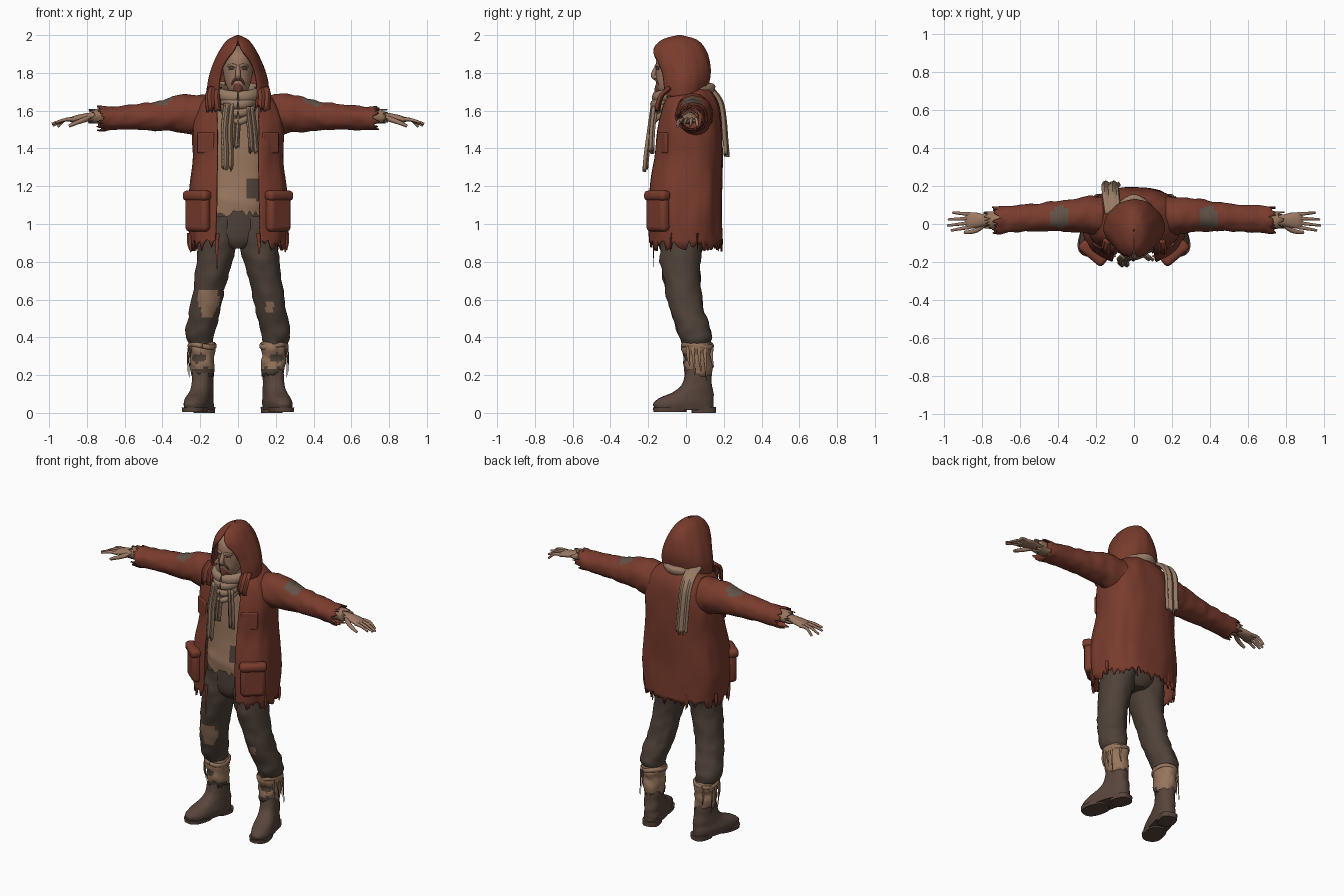
import bpy, math, random
from mathutils import Vector, Matrix, noise

random.seed(4)
cube = bpy.data.objects.get("Cube")
if cube:
    bpy.data.objects.remove(cube, do_unlink=True)


def material(name, r, g, b):
    m = bpy.data.materials.new(name)
    m.use_nodes = True
    m.diffuse_color = (r, g, b, 1)
    m.node_tree.nodes["Principled BSDF"].inputs["Base Color"].default_value = (r, g, b, 1)
    return m


RED = material("rust red coat", .19, .044, .026)
TAN = material("tan cloth", .31, .18, .11)
SCARF = material("scarf beige", .31, .2, .13)
SKIN = material("skin", .33, .19, .125)
BROWN = material("dark brown trousers", .078, .054, .04)
BOOT = material("boot leather", .098, .06, .045)
GREY = material("grey brown patch", .12, .085, .063)
BEARD = material("beard", .13, .04, .028)


def spline(keys, n=4):
    # Smooth in-between rows for a list of equal-length tuples
    out = []
    for i in range(len(keys) - 1):
        quad = [keys[max(i - 1, 0)], keys[i], keys[i + 1], keys[min(i + 2, len(keys) - 1)]]
        for k in range(n):
            t = k / n
            out.append(tuple(b + .5 * t * (c - a + t * (2*a - 5*b + 4*c - d + t * (3*b - a - 3*c + d)))
                             for a, b, c, d in zip(*quad)))
    return out + [tuple(keys[-1])]


def grid(name, rows, mat, closed=True, caps=False, thick=0):
    w = len(rows[0])
    faces = []
    for i in range(len(rows) - 1):
        for j in range(w if closed else w - 1):
            k = (j + 1) % w
            faces.append((i*w + j, i*w + k, (i+1)*w + k, (i+1)*w + j))
    if caps:
        faces.append(tuple(reversed(range(w))))
        faces.append(tuple((len(rows) - 1)*w + j for j in range(w)))
    me = bpy.data.meshes.new(name)
    me.from_pydata([tuple(p) for r in rows for p in r], [], faces)
    return finish(name, me, mat, thick)


def finish(name, me, mat, thick=0):
    me.materials.append(mat)
    for p in me.polygons:
        p.use_smooth = True
    me.set_sharp_from_angle(angle=math.radians(45))
    ob = bpy.data.objects.new(name, me)
    bpy.context.collection.objects.link(ob)
    if thick:
        mod = ob.modifiers.new("Thickness", 'SOLIDIFY')
        mod.thickness = thick
        mod.offset = 0
    return ob


def rag(amount):
    return random.uniform(-.4, 1) * amount


def loft(name, keys, mat, axis="z", side=1, segs=32, wrinkle=0, ragged=0, caps=True, thick=0, power=1):
    # Stacked ellipses: (position, centre a, centre b, radius a, radius b)
    rows = []
    for pos, ca, cb, ra, rb in spline(keys):
        row = []
        for j in range(segs):
            t = math.tau * j / segs
            s, c = math.sin(t), math.cos(t)
            a = math.copysign(abs(s)**power, s)
            b = -math.copysign(abs(c)**power, c)
            k = 1 + wrinkle * noise.noise(Vector((s * 1.5, c * 1.5, pos * 22 + side)))
            a, b = ca + ra * k * a, cb + rb * k * b
            row.append(Vector((side * a, b, pos)) if axis == "z" else Vector((side * pos, a, b)))
        rows.append(row)
    if ragged:
        for p in rows[-1]:
            p += Vector((side, 0, 0)) * rag(ragged) if axis == "x" else Vector((0, 0, -rag(ragged)))
    return grid(name, rows, mat, caps=caps, thick=thick)


def open_shell(name, keys, mat, segs, power, ragged, wrinkle):
    # Garment open at the front: (height, centre y, radius x, radius y, half gap)
    rows = []
    for z, cy, rx, ry, gap in spline(keys, 6):
        g = math.asin(min(max(gap, 0) / rx, .95) ** (1 / power))
        row = []
        for j in range(segs + 1):
            t = g + (math.tau - 2 * g) * j / segs
            s, c = math.sin(t), math.cos(t)
            k = 1 + wrinkle * noise.noise(Vector((s * 3, c * 3, z * 5)))
            row.append(Vector((rx * k * math.copysign(abs(s)**power, s),
                               cy - ry * k * math.copysign(abs(c)**power, c), z)))
        rows.append(row)
    for p in rows[0]:
        p.z -= rag(ragged)
    return grid(name, rows, mat, closed=False, thick=.012)


def sweep(name, pts, r, mat, tip=1, flat=1, up=(0, 0, 1), n=4):
    path = [Vector(p) for p in spline(pts, n)]
    u = Vector(up)
    rows = []
    for i, p in enumerate(path):
        t = (path[min(i + 1, len(path) - 1)] - path[max(i - 1, 0)]).normalized()
        u = (u - t * u.dot(t)).normalized()
        v = t.cross(u)
        k = r * (1 + (tip - 1) * i / (len(path) - 1))
        rows.append([p + u * k * math.cos(a) + v * k * flat * math.sin(a)
                     for a in (math.tau * j / 10 for j in range(10))])
    return grid(name, rows, mat, caps=True)


def ribbon(name, pts, width, mat, ragged=.03, cols=9):
    rows = [[Vector((x + width * (j / (cols - 1) - .5), y + .006 * math.sin(j * 1.6), z))
             for j in range(cols)] for x, y, z in spline(pts)]
    for p in rows[-1]:
        p.z -= rag(ragged)
    return grid(name, rows, mat, closed=False, thick=.018)


def box(name, loc, size, turn, mat):
    me = bpy.data.meshes.new(name)
    x, y, z = (v / 2 for v in size)
    me.from_pydata([(a, b, c) for a in (-x, x) for b in (-y, y) for c in (-z, z)], [],
                   [(0, 1, 3, 2), (4, 6, 7, 5), (0, 4, 5, 1), (2, 3, 7, 6), (0, 2, 6, 4), (1, 5, 7, 3)])
    me.transform(Matrix.Translation(loc) @ Matrix.Rotation(turn, 4, 'Z'))
    ob = finish(name, me, mat)
    mod = ob.modifiers.new("Soft edges", 'BEVEL')
    mod.width, mod.segments = min(size) * .4, 3
    return ob


def paint(ob, mat, centre, radii):
    # Colour the faces that fall within an uneven ellipsoid
    ob.data.materials.append(mat)
    for p in ob.data.polygons:
        d = Vector((a - b) / r for a, b, r in zip(p.center, centre, radii))
        if d.length + .3 * noise.noise(p.center * 25) < 1:
            p.material_index = len(ob.data.materials) - 1


# Coat and hood
open_shell("coat_body", [(.9, -.01, .25, .195, .12), (1.05, -.01, .262, .195, .115), (1.2, -.005, .25, .19, .11),
                         (1.35, .01, .235, .178, .105), (1.5, .015, .235, .17, .11), (1.6, .02, .215, .155, .11),
                         (1.66, .02, .18, .135, .105), (1.71, .02, .115, .1, .09)], RED, 110, .8, .045, .04)
open_shell("hood", [(1.68, -.02, .155, .115, .1), (1.74, -.015, .155, .13, .1), (1.8, -.015, .142, .14, .09),
                    (1.86, -.025, .12, .145, .065), (1.92, -.035, .09, .135, .02), (1.97, -.035, .052, .09, 0),
                    (1.995, -.035, .003, .005, 0)], RED, 64, 1, .012, .03)

# Shirt and hips
shirt = loft("shirt", [(1.67, 0, 0, .09, .09), (1.58, 0, 0, .15, .125), (1.4, 0, -.005, .175, .135),
                       (1.2, 0, -.01, .175, .14), (1.12, 0, -.012, .18, .15), (1.06, 0, -.012, .175, .145)],
             TAN, segs=64, wrinkle=.04, ragged=.025, caps=False, power=.85)
paint(shirt, BROWN, (.09, -.14, 1.18), (.055, .1, .06))
loft("hips", [(.87, 0, -.015, .06, .09), (.93, 0, -.015, .17, .12), (1.1, 0, -.01, .165, .13)], BROWN)

# Head
head = loft("head", [(1.675, 0, -.09, .03, .04), (1.72, 0, -.08, .058, .075), (1.78, 0, -.07, .075, .088),
                     (1.84, 0, -.06, .08, .1), (1.9, 0, -.06, .07, .085), (1.945, 0, -.05, .02, .03)], SKIN, segs=48)
loft("neck", [(1.58, 0, 0, .065, .07), (1.74, 0, -.03, .055, .06)], SKIN)
sweep("nose", [(0, -.15, 1.835), (0, -.165, 1.81), (0, -.172, 1.785), (0, -.155, 1.775)], .011, SKIN, 1.5)
loft("goatee", [(1.675, 0, -.14, .006, .006), (1.7, 0, -.14, .024, .024), (1.735, 0, -.135, .03, .025),
                (1.75, 0, -.14, .02, .015)], BEARD, wrinkle=.15)
for s in (1, -1):
    sweep("moustache", [(0, -.16, 1.768), (s*.02, -.157, 1.762), (s*.034, -.142, 1.735)], .009, BEARD, .5)
    sweep("brow", [(s*.012, -.158, 1.835), (s*.03, -.154, 1.842), (s*.055, -.132, 1.835)], .009, SKIN, .6)
    sweep("eye", [(s*.018, -.153, 1.822), (s*.032, -.15, 1.824), (s*.046, -.141, 1.821)], .006, BROWN)

# Scarf
for w, d, front, back, r in ((.115, .135, 1.67, 1.715, .034), (.1, .15, 1.63, 1.72, .027),
                             (.1, .155, 1.585, 1.725, .023), (.09, .16, 1.54, 1.73, .018)):
    loop = [(w * math.sin(a), -.02 - d * math.cos(a), back + (front - back) * (.5 + .5 * math.cos(a))**1.5)
            for a in (math.tau * i / 16 for i in range(17))]
    sweep("scarf_loop", loop, r, SCARF, flat=.75, up=(0, 0, 1), n=3)
ribbon("scarf_front_tail", [(-.045, -.17, 1.64), (-.06, -.19, 1.5), (-.055, -.207, 1.38), (-.057, -.215, 1.3)],
       .05, SCARF)
ribbon("scarf_short_tail", [(.06, -.165, 1.62), (.075, -.178, 1.5), (.082, -.183, 1.4)], .04, SCARF)
ribbon("scarf_middle_tail", [(-.01, -.17, 1.58), (-.015, -.18, 1.5), (-.02, -.183, 1.42)], .04, SCARF)
ribbon("scarf_back_tail", [(-.11, .05, 1.745), (-.12, .13, 1.715), (-.125, .182, 1.65), (-.125, .2, 1.56),
                           (-.12, .208, 1.46), (-.118, .215, 1.38)], .085, SCARF)

for s in (1, -1):
    # Sleeve, cuff and hand
    sleeve = loft("sleeve", [(.16, .04, 1.565, .1, .11), (.24, .045, 1.58, .095, .103), (.32, .045, 1.583, .085, .092),
                             (.42, .04, 1.572, .075, .074), (.5, .035, 1.568, .07, .067), (.6, .03, 1.563, .068, .06),
                             (.68, .025, 1.558, .068, .058), (.715, .02, 1.558, .07, .06)],
                  RED, "x", s, 48, .1, .035, False, .008)
    paint(sleeve, GREY, (s * .39, .035, 1.65), (.055, .06, .06))
    loft("shirt_cuff", [(.66, .02, 1.568, .045, .038), (.72, .02, 1.57, .042, .036), (.765, .02, 1.57, .043, .036)],
         TAN, "x", s, 32, .12, .03, False, .006)
    loft("palm", [(.66, .02, 1.572, .03, .024), (.77, .02, 1.57, .028, .021), (.83, .02, 1.562, .04, .02),
                  (.87, .018, 1.555, .043, .017), (.89, .018, 1.55, .036, .01)], SKIN, "x", s)
    for y, tip_y, reach, drop in ((-.016, -.034, .965, .018), (.008, -.008, .985, .025),
                                  (.031, .024, .98, .035), (.052, .06, .955, .04)):
        sweep("finger", [(s*.865, y, 1.554), (s*.915, (y + tip_y) / 2, 1.552), (s*reach, tip_y, 1.555 - drop)],
              .0115, SKIN, .55)
    sweep("thumb", [(s*.79, 0, 1.56), (s*.83, -.032, 1.546), (s*.87, -.043, 1.53), (s*.895, -.043, 1.518)],
          .016, SKIN, .5)

    # Coat details
    ribbon("collar_flap", [(s*.125, -.085, 1.72), (s*.135, -.13, 1.68), (s*.13, -.15, 1.62)], .07, RED)
    box("side_pocket", (s*.212, -.148, 1.055), (.15, .06, .19), s*.7, RED)
    box("pocket_flap", (s*.217, -.153, 1.15), (.165, .066, .055), s*.7, RED)
    box("chest_pocket", (s*.17, -.124, 1.43), (.1, .02, .11), s*.5, RED)
    for x, y, low in ((.11, -.17, .8 - s*-.04), (.25, -.08, .85), (.255, .06, .86), (.12, .17, .85)):
        sweep("hem_thread", [(s*x, y, .95), (s*x * 1.02, y, .9), (s*x, y * 1.03, low)], .016, RED, .15, .4, (1, 0, 0))

    # Trouser leg with worn knee
    leg = loft("trouser_leg", [(1.04, .085, -.01, .09, .125), (.92, .105, -.02, .105, .118), (.8, .125, -.03, .095, .105),
                               (.68, .15, -.02, .085, .095), (.56, .172, 0, .083, .09), (.46, .192, .035, .08, .09),
                               (.4, .202, .05, .075, .085), (.365, .195, .055, .062, .075)],
               BROWN, "z", s, 48, .1, .012)
    if s < 0:
        paint(leg, TAN, (-.155, -.09, .585), (.055, .08, .075))
    else:
        paint(leg, TAN, (.165, -.09, .56), (.025, .06, .03))

    # Shin wrap with fringe
    wrap = loft("shin_wrap", [(.375, .19, .06, .062, .072), (.34, .19, .06, .068, .077), (.3, .19, .062, .06, .07),
                              (.26, .187, .063, .062, .072), (.21, .185, .065, .056, .066)],
                TAN, "z", s, 40, .14, .02, False, .008)
    paint(wrap, BROWN, (s*.205, 0, .29), (.035, .05, .025))
    paint(wrap, BROWN, (s*.18, .02, .22), (.06, .06, .022))
    sweep("wrap_band", [(s * (.19 + .07 * math.sin(a)), .06 - .08 * math.cos(a), .355 + .008 * math.sin(2 * a))
                        for a in (math.tau * i / 10 for i in range(11))], .013, TAN, flat=.6)
    for a, low in ((.9, .25), (1.3, .2), (1.7, .22), (2.1, .17), (2.8, .24)):
        x, y = s * (.19 + .07 * math.sin(a)), .06 - .08 * math.cos(a)
        sweep("wrap_fringe", [(x, y, .36), (x + s*.008, y, .3), (x + s*.006, y + .01, low)],
              .012, TAN, .2, .4, (0, 1, 0))

    # Boot and sole, toes turned outward
    shoe = [loft("boot", [(.015, 0, -.07, .06, .158), (.05, 0, -.075, .064, .162), (.08, 0, -.06, .06, .143),
                          (.11, 0, -.022, .056, .108), (.15, 0, -.002, .053, .08), (.2, 0, .004, .053, .07),
                          (.25, 0, .003, .05, .062)], BOOT, power=.8, wrinkle=.04),
            loft("sole", [(.006, 0, -.15, .062, .088), (.028, 0, -.15, .065, .09)], BOOT, power=.8),
            loft("heel", [(0, 0, .035, .052, .062), (.03, 0, .035, .055, .064)], BOOT, power=.7)]
    for ob in shoe:
        ob.data.transform(Matrix.Translation((s*.188, .06, 0)) @ Matrix.Rotation(s*.27, 4, 'Z'))
